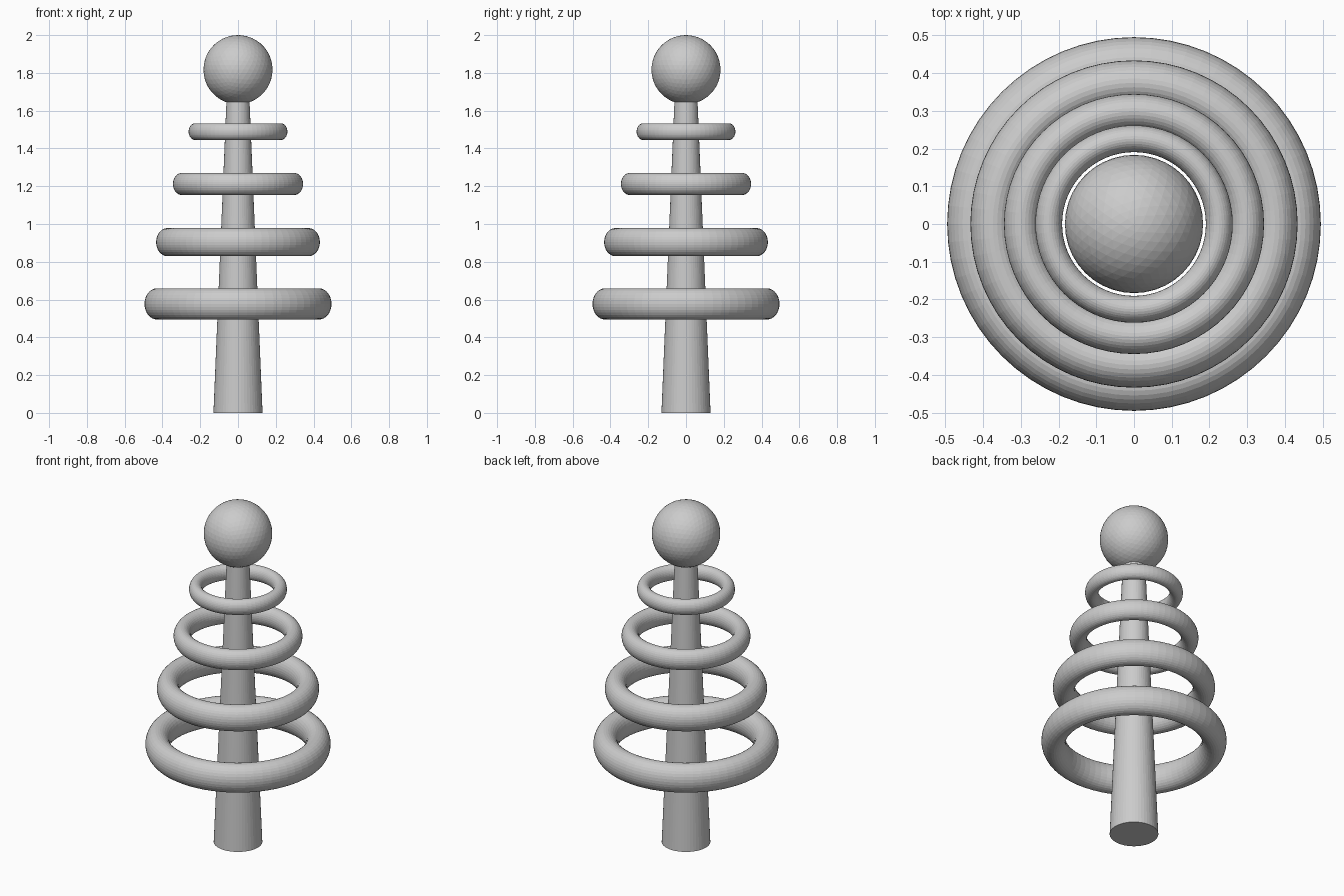
import bpy

if "Cube" in bpy.data.objects:
    bpy.data.objects.remove(bpy.data.objects["Cube"])

grey = bpy.data.materials.new("plain_grey")
grey.diffuse_color = (0.6, 0.6, 0.6, 1)
grey.use_nodes = True
grey.node_tree.nodes["Principled BSDF"].inputs["Base Color"].default_value = grey.diffuse_color


def finish(name):
    obj = bpy.context.object
    obj.name = name
    obj.data.materials.append(grey)
    return obj


# Tapered trunk, its top hidden inside the ball
TRUNK_H = 1.70
bpy.ops.mesh.primitive_cone_add(vertices=48, radius1=0.13, radius2=0.059,
                                depth=TRUNK_H, location=(0, 0, TRUNK_H / 2))
finish("trunk")

# Ball on top
bpy.ops.mesh.primitive_ico_sphere_add(subdivisions=4, radius=0.183,
                                      location=(0, 0, 1.817))
finish("top_ball")

# Floating rings: height, major radius, minor radius (stretched a little in z)
rings = [(0.577, 0.429, 0.066),
         (0.904, 0.374, 0.0595),
         (1.212, 0.298, 0.0465),
         (1.489, 0.226, 0.0355)]
for i, (z, major, minor) in enumerate(rings, 1):
    bpy.ops.mesh.primitive_torus_add(major_radius=major, minor_radius=minor,
                                     major_segments=64, minor_segments=32,
                                     location=(0, 0, z))
    ring = finish(f"ring_{i}")
    ring.scale.z = 1.25
    bpy.ops.object.transform_apply(location=False, rotation=False, scale=True)
